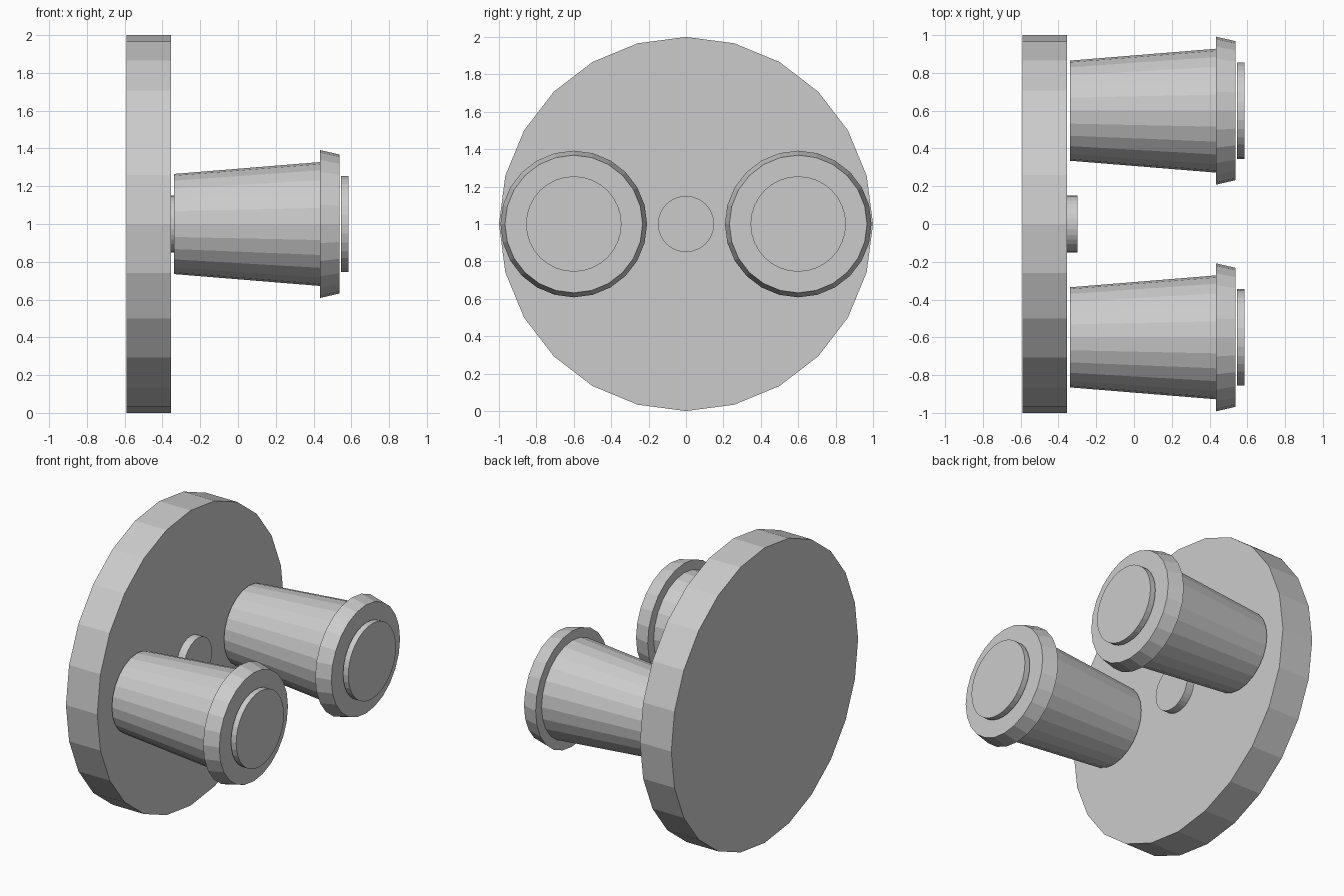
import bpy, bmesh
from math import pi
from mathutils import Matrix

if "Cube" in bpy.data.objects:
    bpy.data.objects.remove(bpy.data.objects["Cube"])


def lathe(name, x0, x1, r0, r1, y=0.0, sides=24):
    """Flat-shaded closed frustum along x, from radius r0 at x0 to r1 at x1."""
    bm = bmesh.new()
    bmesh.ops.create_cone(bm, cap_ends=True, segments=sides,
                          radius1=r0, radius2=r1, depth=x1 - x0)
    bm.transform(Matrix.Translation(((x0 + x1) / 2, y, 1.0))
                 @ Matrix.Rotation(pi / 2, 4, 'Y'))
    mesh = bpy.data.meshes.new(name)
    bm.to_mesh(mesh)
    bm.free()
    obj = bpy.data.objects.new(name, mesh)
    bpy.context.collection.objects.link(obj)
    return obj


# Large round back plate and its small centre button
lathe("back_plate", -0.59, -0.355, 1.0, 1.0)
lathe("centre_button", -0.355, -0.30, 0.15, 0.15, sides=32)

# Two tapered barrels, each with a flared rim and a thin end disc
for side, y in (("left", -0.6), ("right", 0.6)):
    lathe(side + "_barrel", -0.34, 0.435, 0.265, 0.328, y)
    lathe(side + "_rim", 0.433, 0.537, 0.392, 0.368, y)
    lathe(side + "_end_disc", 0.546, 0.585, 0.255, 0.255, y, 32)
